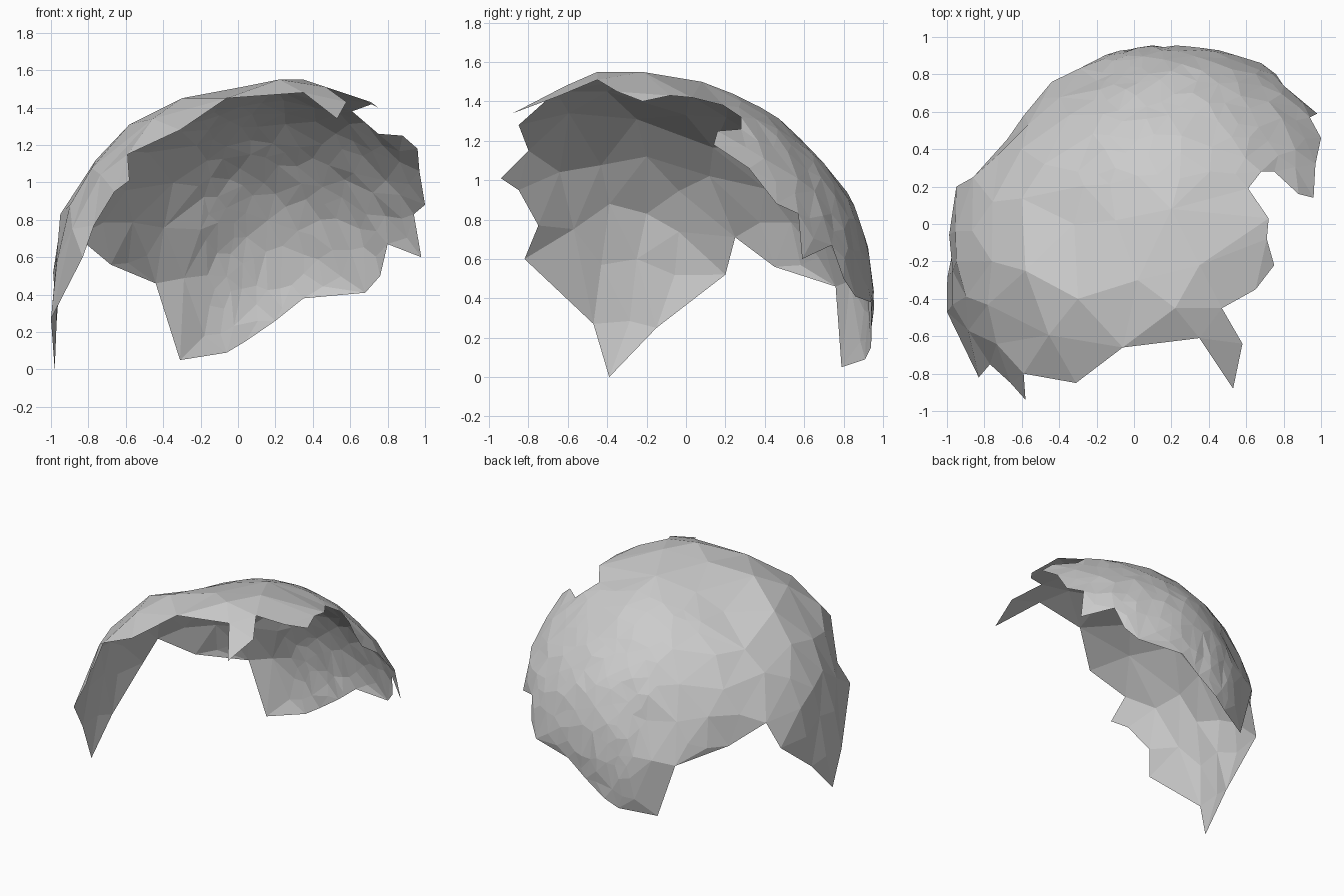
import bpy, bmesh, math, random
from mathutils import Vector
from mathutils.geometry import delaunay_2d_cdt

if "Cube" in bpy.data.objects:
    bpy.data.objects.remove(bpy.data.objects["Cube"])

random.seed(4)
CENTRE = Vector((0, 0, 0.4))

# Broken rim of the shell, anticlockwise from the front spike
rim = [
    (.53, -.88, 1.34), (.58, -.64, 1.43), (.47, -.45, 1.51), (.65, -.35, 1.45),
    (.75, -.22, 1.40), (.71, -.08, 1.43), (.72, .03, 1.42), (.61, .19, 1.38),
    (.68, .28, 1.32), (.75, .28, 1.26), (.88, .16, 1.25), (.96, .14, 1.18),
    (.97, .32, 1.06), (1.0, .46, .88), (.94, .57, .83), (.98, .59, .60),
    (.80, .74, .67), (.76, .80, .50), (.68, .86, .41), (.35, .94, .38),
    (.20, .94, .26), (.04, .94, .15), (-.06, .91, .09), (-.31, .79, .05),
    (-.44, .76, .46), (-.68, .45, .56), (-.86, .25, .71), (-.95, .20, .52),
    (-.97, -.15, .25), (-.98, -.39, 0), (-1.0, -.47, .27), (-.83, -.82, .60),
    (-.77, -.75, .77), (-.66, -.85, .95), (-.58, -.94, 1.01), (-.59, -.80, 1.15),
    (-.31, -.85, 1.28), (-.06, -.66, 1.45), (.35, -.61, 1.48),
]
# Points on the dome that set its curvature, flatter at the back left
dome = [
    (.22, -.45, 1.55), (.35, -.22, 1.55), (.02, -.30, 1.51), (.20, .08, 1.50),
    (.25, .38, 1.37), (.25, .63, 1.16), (.20, .82, .94), (.15, .93, .63),
    (-.30, -.40, 1.45), (-.58, -.25, 1.31), (-.76, -.20, 1.12), (-.95, -.20, .83),
    (-.97, -.25, .60), (-.48, .32, 1.16), (.62, .62, 1.05), (-.20, .77, .75),
    (.65, .80, .75), (-.32, 0, 1.33), (-.10, .02, 1.43), (-.10, .30, 1.36),
    (-.30, .28, 1.27),
]


def flatten(p):
    """Unroll a point around the centre onto a plane."""
    d = (Vector(p) - CENTRE).normalized()
    a, t = math.atan2(d.y, d.x), math.acos(d.z)
    return Vector((t * math.cos(a), t * math.sin(a)))


def direction(q):
    t, a = q.length, math.atan2(q.y, q.x)
    return Vector((math.sin(t) * math.cos(a), math.sin(t) * math.sin(a), math.cos(t)))


def solve(m, b):
    """Gaussian elimination with pivoting."""
    n = len(b)
    m = [row + [v] for row, v in zip(m, b)]
    for i in range(n):
        p = max(range(i, n), key=lambda r: abs(m[r][i]))
        m[i], m[p] = m[p], m[i]
        for r in range(i + 1, n):
            f = m[r][i] / m[i][i]
            for c in range(i, n + 1):
                m[r][c] -= f * m[i][c]
    x = [0.0] * n
    for i in reversed(range(n)):
        x[i] = (m[i][n] - sum(m[i][c] * x[c] for c in range(i + 1, n))) / m[i][i]
    return x


# Smooth radius over all directions through the known points
known = [Vector(p) - CENTRE for p in rim + dome]
dirs = [k.normalized() for k in known]
weights = solve([[(a - b).length for b in dirs] for a in dirs],
                [k.length - 1 for k in known])


def lift(q):
    d = direction(q)
    return CENTRE + d * (1 + sum(w * (d - e).length for w, e in zip(weights, dirs)))


# Scatter facet corners: coarse at front and left, fine at back right
flat = [flatten(p) for p in rim + dome]
for _ in range(6000):
    q = Vector((random.uniform(-2, 2), random.uniform(-2, 2)))
    fine = q.y > .2 and q.x > -.3
    gap = .09 if fine else .21
    if q.length < 2 and all((q - o).length > gap for o in flat):
        flat.append(q)

n = len(rim)
edges = [(i, (i + 1) % n) for i in range(n)]
pts, _, faces, *_ = delaunay_2d_cdt(flat, edges, [list(range(n))], 1, 1e-5)

# Build the faceted shell, roughened slightly where the facets are fine
rim_flat = flat[:n]
bm = bmesh.new()
verts = []
for q in pts:
    p = lift(q)
    inside = min((q - r).length for r in rim_flat) > .05
    if inside and q.y > .2 and q.x > -.3:
        p += direction(q) * random.uniform(-.006, .006)
    verts.append(bm.verts.new(p))
for f in faces:
    bm.faces.new([verts[i] for i in f])
bmesh.ops.delete(bm, geom=[v for v in bm.verts if not v.link_faces], context='VERTS')
mesh = bpy.data.meshes.new("domed_shell")
bm.to_mesh(mesh)
bm.free()
bpy.context.collection.objects.link(bpy.data.objects.new("domed_shell", mesh))
